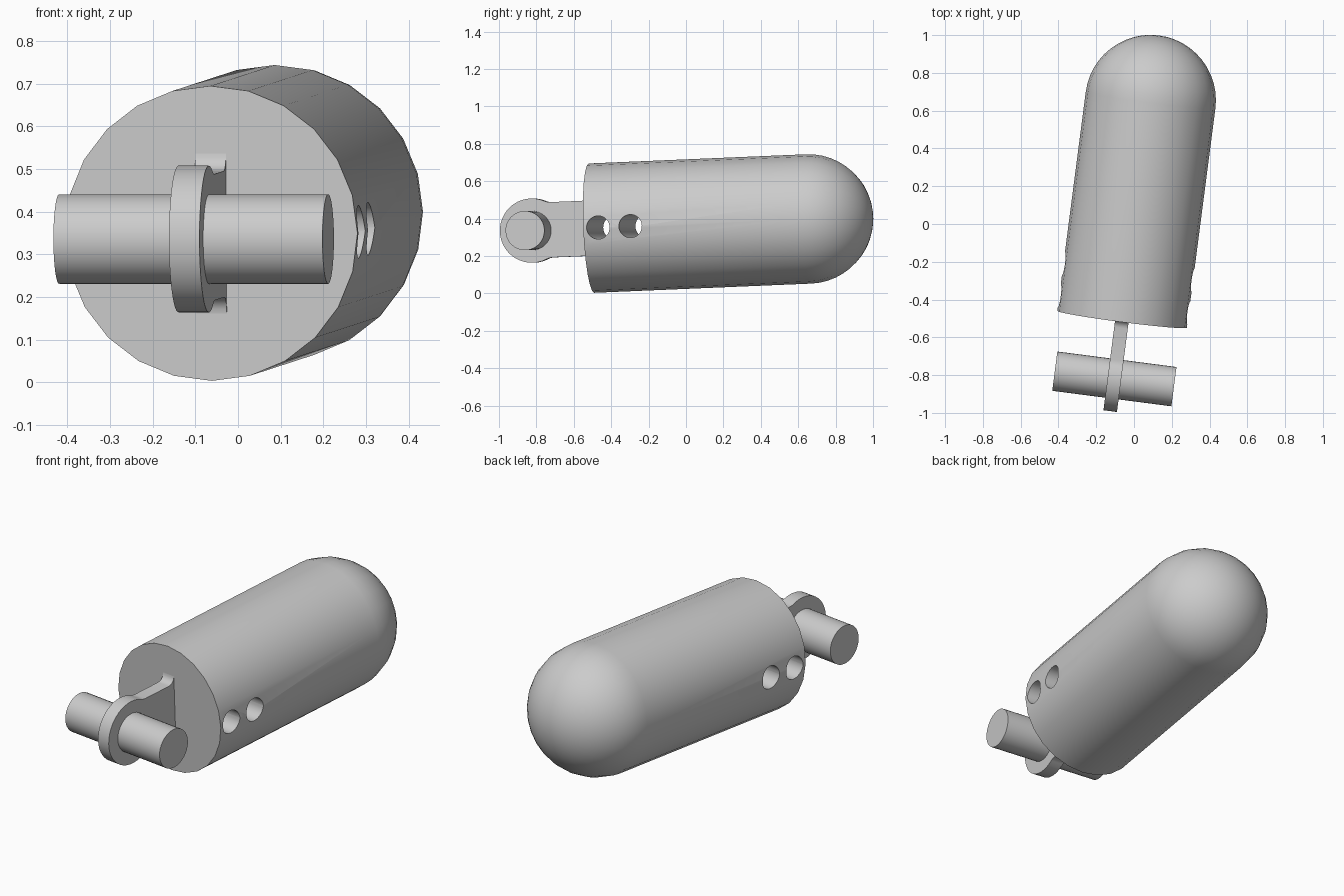
import bpy, bmesh
from math import radians, sin, cos, pi, sqrt, atan2
from mathutils import Matrix, Vector

if "Cube" in bpy.data.objects:
    bpy.data.objects.remove(bpy.data.objects["Cube"])

# Everything is built along local y from the flat end, then tilted into place
PLACE = (Matrix.Translation((-0.063, -0.505, 0.349))
         @ Matrix.Rotation(radians(-7.4), 4, 'Z') @ Matrix.Rotation(radians(2.4), 4, 'X'))
RADIUS, LENGTH, SIDES = 0.346, 1.171, 24
PIN_Y = -0.318

grey = bpy.data.materials.new("plain grey")
grey.use_nodes = True
colour = (0.6, 0.6, 0.6, 1)
grey.diffuse_color = colour
grey.node_tree.nodes["Principled BSDF"].inputs["Base Color"].default_value = colour


def add_object(name, bm):
    bmesh.ops.recalc_face_normals(bm, faces=bm.faces)
    mesh = bpy.data.meshes.new(name)
    bm.to_mesh(mesh)
    bm.free()
    obj = bpy.data.objects.new(name, mesh)
    bpy.context.collection.objects.link(obj)
    mesh.materials.append(grey)
    obj.matrix_world = PLACE
    return obj


def cross_cylinder(name, y, radius, length):
    bm = bmesh.new()
    bmesh.ops.create_cone(bm, cap_ends=True, segments=32, radius1=radius, radius2=radius,
                          depth=length, matrix=Matrix.Translation((0, y, 0)) @ Matrix.Rotation(pi / 2, 4, 'Y'))
    return add_object(name, bm)


def smooth(obj):
    bpy.ops.object.select_all(action='DESELECT')
    obj.select_set(True)
    bpy.context.view_layer.objects.active = obj
    bpy.ops.object.shade_smooth_by_angle(angle=radians(32))


def arc(cy, cz, r, start, end, steps):
    angles = [start + (end - start) * i / steps for i in range(steps + 1)]
    return [(cy + r * cos(a), cz + r * sin(a)) for a in angles]


# Round-nosed body, lathed about local y
bm = bmesh.new()
profile = [(0, 0), (0, RADIUS)] + arc(LENGTH, 0, RADIUS, pi / 2, 0, 12)
verts = [bm.verts.new((0, y, r)) for y, r in profile]
edges = [bm.edges.new(pair) for pair in zip(verts, verts[1:])]
bmesh.ops.spin(bm, geom=verts + edges, cent=(0, 0, 0), axis=(0, 1, 0), angle=2 * pi, steps=SIDES)
bmesh.ops.remove_doubles(bm, verts=bm.verts, dist=0.0005)
cap = [f for f in bm.faces if all(abs(v.co.y) < 0.0001 for v in f.verts)]
bmesh.ops.dissolve_faces(bm, faces=cap, use_verts=True)
body = add_object("body", bm)

# Two bolt holes right through the body
bpy.context.view_layer.update()
bpy.context.view_layer.objects.active = body
for y in (0.08, 0.254):
    cutter = cross_cylinder("hole_cutter", y, 0.062, 1)
    cutter.hide_render = True
    mod = body.modifiers.new("hole", 'BOOLEAN')
    mod.operation, mod.solver, mod.object = 'DIFFERENCE', 'EXACT', cutter
    bpy.context.view_layer.update()
    bpy.ops.object.modifier_apply(modifier=mod.name)
    bpy.data.objects.remove(cutter)
smooth(body)

# Lug plate: round eye, blended neck and flared root
EYE, NECK, BLEND, FLARE, HALF = 0.172, 0.148, 0.08, 0.04, 0.036
dz = NECK + BLEND
dy = sqrt((EYE + BLEND) ** 2 - dz ** 2)
tangent = atan2(dz, dy)
upper = (arc(PIN_Y, 0, EYE, pi, tangent, 14)
         + arc(PIN_Y + dy, dz, BLEND, tangent + pi, 1.5 * pi, 6)[1:]
         + arc(-FLARE, NECK + FLARE, FLARE, -pi / 2, 0, 6)
         + [(0.004, NECK + FLARE)])
outline = upper + [(y, -z) for y, z in reversed(upper[1:])]
bm = bmesh.new()
face = bm.faces.new([bm.verts.new((-HALF, y, z)) for y, z in outline])
side = bmesh.ops.extrude_face_region(bm, geom=[face])
bmesh.ops.translate(bm, vec=Vector((2 * HALF, 0, 0)),
                    verts=[g for g in side["geom"] if isinstance(g, bmesh.types.BMVert)])
smooth(add_object("lug_plate", bm))

# Cross pin through the eye
smooth(cross_cylinder("cross_pin", PIN_Y, 0.105, 0.636))
